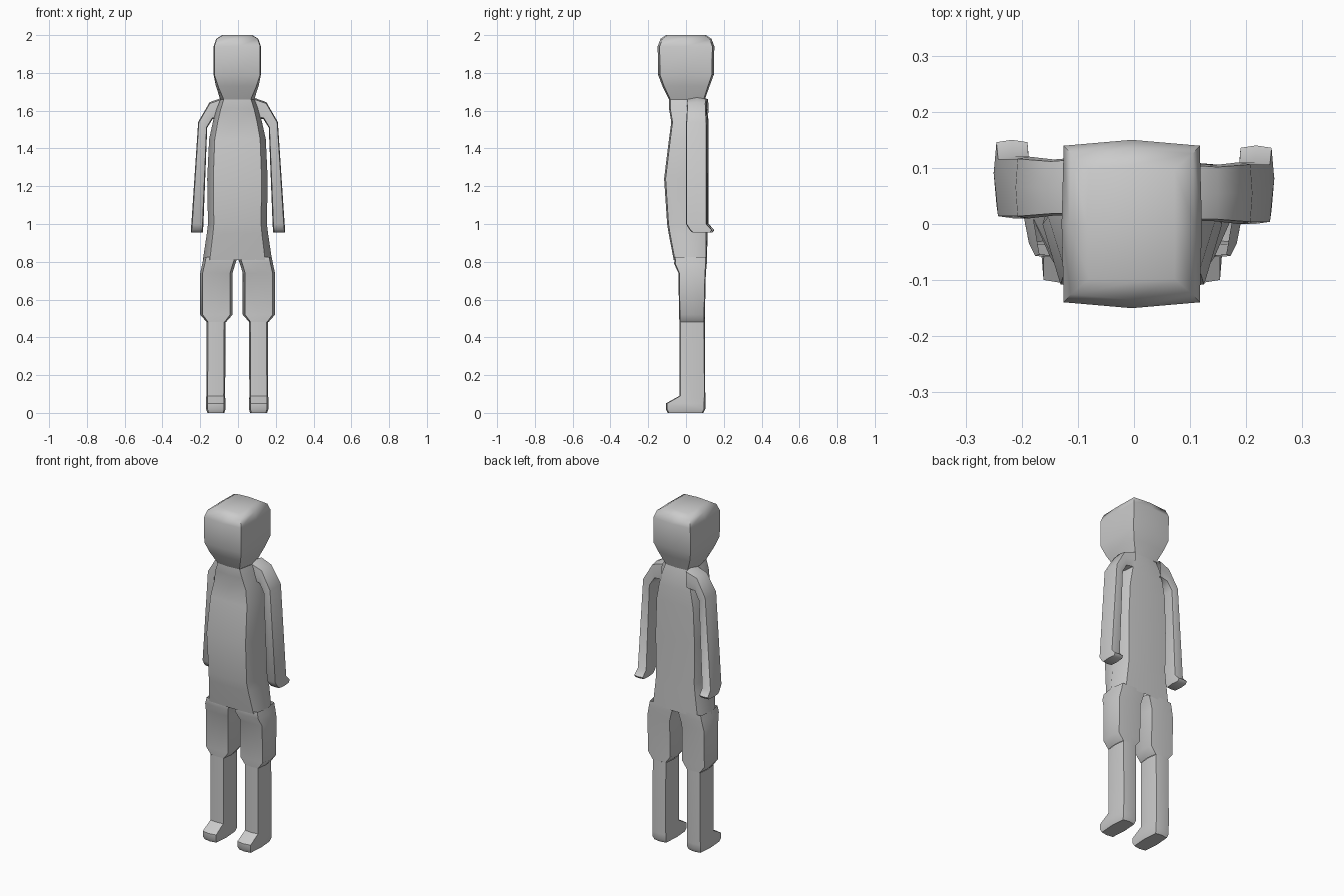
import bpy, bmesh

if "Cube" in bpy.data.objects:
    bpy.data.objects.remove(bpy.data.objects["Cube"])

# Ring outline as (u, v): eight points, chamfered by k
def ring(sec, k, side, dx, dy):
    x1, z1, x2, z2, y0, y1 = sec
    cx, cz, cy = (x1 + x2) / 2, (z1 + z2) / 2, (y0 + y1) / 2
    hx, hz, hy = (x2 - x1) / 2, (z2 - z1) / 2, (y1 - y0) / 2
    k, v = k, 0.93 if k > 0.7 else 0.85
    shape = [(0, -1), (k, -v), (1, 0), (k, v), (0, 1), (-k, v), (-1, 0), (-k, -v)]
    return [(side * (cx + u * hx) + dx, cy + w * hy + dy, cz + u * hz) for u, w in shape]

def loft(name, secs, k=0.85, side=1, dx=0, dy=0, cap_start=False, cap_end=False):
    bm = bmesh.new()
    ks = k if isinstance(k, list) else [k] * len(secs)
    rings = [[bm.verts.new(p) for p in ring(s, kk, side, dx, dy)] for s, kk in zip(secs, ks)]
    for a, b in zip(rings, rings[1:]):
        for i in range(8):
            j = (i + 1) % 8
            bm.faces.new((a[i], a[j], b[j], b[i]))
    if cap_start:
        bm.faces.new(rings[0])
    if cap_end:
        bm.faces.new(rings[-1])
    bmesh.ops.recalc_face_normals(bm, faces=bm.faces)
    me = bpy.data.meshes.new(name)
    # open shells can come out inside-out: compare with the signed volume
    if bm.calc_volume(signed=True) < 0:
        bmesh.ops.reverse_faces(bm, faces=bm.faces)
    bm.to_mesh(me)
    bm.free()
    ob = bpy.data.objects.new(name, me)
    bpy.context.collection.objects.link(ob)
    bpy.ops.object.select_all(action='DESELECT')
    ob.select_set(True)
    bpy.context.view_layer.objects.active = ob
    bpy.ops.object.shade_smooth_by_angle(angle=1.05)
    return ob

def level(z, w, y0, y1):
    return (-w, z, w, z, y0, y1)

# Head: boxy with a slight ridge front and back
loft("head", [level(1.66, .09, -.09, .10), level(1.73, .113, -.125, .125),
              level(1.79, .125, -.148, .147), level(1.94, .125, -.15, .15),
              level(1.98, .112, -.135, .135), level(2.0, .08, -.105, .105)],
     k=[.8, .9, .97, .97, .97, .95], dx=-.004, cap_end=True)

# Torso: belly bulges to the front, back nearly straight
loft("torso", [level(.81, .183, -.065, .112), level(.95, .162, -.092, .113),
               level(1.0, .156, -.10, .113), level(1.24, .16, -.116, .115),
               level(1.45, .15, -.09, .116), level(1.54, .13, -.078, .115),
               level(1.61, .11, -.09, .11), level(1.66, .09, -.09, .10)],
     k=.8, dx=-.003)

for side, label in ((1, "right"), (-1, "left")):
    # Shorts leg
    loft(label + "_shorts", [(0, .825, .18, .825, -.06, .11), (.012, .79, .187, .79, -.063, .11),
                             (.027, .74, .198, .74, -.04, .105), (.027, .52, .198, .52, -.037, .10),
                             (.062, .48, .163, .48, -.035, .10)], side=side, dx=-.002)
    # Lower leg with the toe pointing forward
    loft(label + "_leg", [(.062, .48, .163, .48, -.035, .10), (.064, .09, .164, .09, -.035, .102),
                          (.062, .05, .165, .05, -.107, .102), (.062, .02, .165, .02, -.107, .102),
                          (.068, 0, .158, 0, -.097, .092)],
         side=side, dx=-.004, cap_end=True)
    # Arm from the shoulder to the flared hand
    loft(label + "_arm", [(.085, 1.56, .08, 1.67, .005, .11), (.135, 1.555, .15, 1.645, .005, .105),
                          (.163, 1.51, .211, 1.54, 0, .11), (.183, 1.0, .247, 1.0, 0, .11),
                          (.185, .968, .25, .968, .02, .14), (.186, .955, .25, .955, .035, .13)],
         side=side, dy=0 if side > 0 else .01, cap_end=True)
